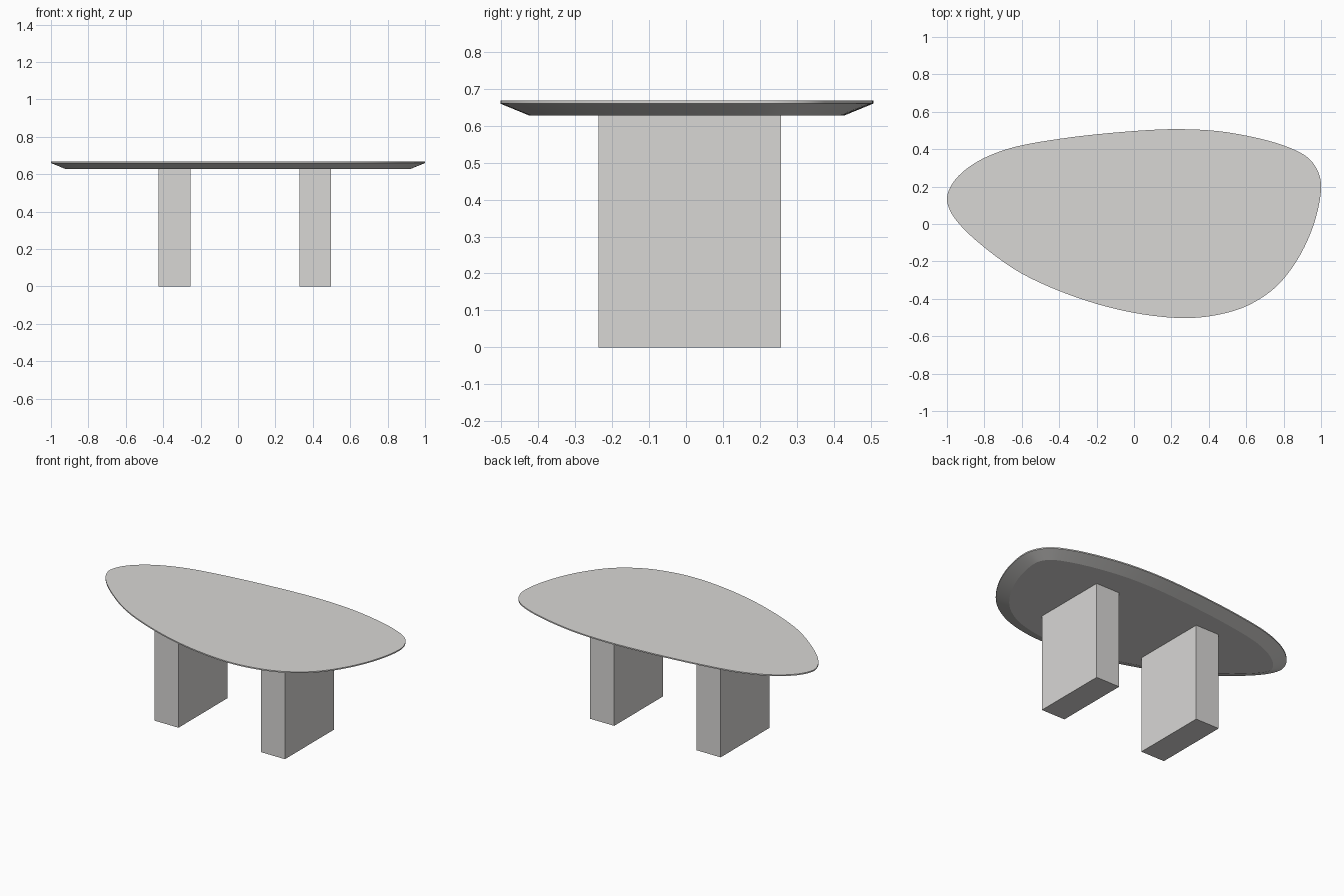
import bpy, bmesh, math
from mathutils import Vector

if "Cube" in bpy.data.objects:
    bpy.data.objects.remove(bpy.data.objects["Cube"])

stone = bpy.data.materials.new("warm light grey")
stone.diffuse_color = (0.69, 0.68, 0.665, 1)
stone.use_nodes = True
stone.node_tree.nodes["Principled BSDF"].inputs["Base Color"].default_value = stone.diffuse_color


def add_object(name, bm):
    bmesh.ops.recalc_face_normals(bm, faces=bm.faces)
    mesh = bpy.data.meshes.new(name)
    bm.to_mesh(mesh)
    bm.free()
    mesh.materials.append(stone)
    obj = bpy.data.objects.new(name, mesh)
    bpy.context.collection.objects.link(obj)
    return obj


def smooth_loop(points, steps):
    """Closed centripetal Catmull-Rom curve through the points."""
    pts = [Vector(p) for p in points]
    n = len(pts)
    out = []
    for i in range(n):
        p = [pts[(i + k - 1) % n] for k in range(4)]
        t = [0.0]
        for a, b in zip(p, p[1:]):
            t.append(t[-1] + math.sqrt((b - a).length))

        def mix(a, b, ta, tb, u):
            return a * ((tb - u) / (tb - ta)) + b * ((u - ta) / (tb - ta))

        for s in range(steps):
            u = t[1] + (t[2] - t[1]) * s / steps
            a1 = mix(p[0], p[1], t[0], t[1], u)
            a2 = mix(p[1], p[2], t[1], t[2], u)
            a3 = mix(p[2], p[3], t[2], t[3], u)
            b1 = mix(a1, a2, t[0], t[2], u)
            b2 = mix(a2, a3, t[1], t[3], u)
            out.append(mix(b1, b2, t[1], t[2], u))
    return out


def inset(loop, d):
    """Move a clockwise loop inward by d."""
    out = []
    for i, p in enumerate(loop):
        tan = (loop[(i + 1) % len(loop)] - loop[i - 1]).normalized()
        out.append(p + Vector((tan.y, -tan.x)) * d)
    return out


# Pebble-shaped outline of the top, clockwise from the left tip
outline = smooth_loop([
    (-1, 0.14), (-0.965, 0.225), (-0.86, 0.32), (-0.68, 0.40), (-0.4, 0.455),
    (0, 0.497), (0.25, 0.507), (0.5, 0.49), (0.8, 0.42), (0.935, 0.35),
    (0.988, 0.27), (1, 0.19), (0.965, 0.01), (0.88, -0.18), (0.76, -0.335),
    (0.61, -0.435), (0.45, -0.485), (0.27, -0.503), (0, -0.475),
    (-0.3, -0.395), (-0.6, -0.265), (-0.8, -0.125), (-0.93, -0.005),
    (-0.985, 0.075)], 6)

# Table top: thin rim with a wide chamfer underneath
bm = bmesh.new()
rings = []
for d, z in ((0.078, 0.628), (0, 0.66), (0, 0.668)):
    rings.append([bm.verts.new((p.x, p.y, z)) for p in inset(outline, d)])
n = len(outline)
for lo, hi in zip(rings, rings[1:]):
    for i in range(n):
        j = (i + 1) % n
        bm.faces.new((lo[i], lo[j], hi[j], hi[i]))
bm.faces.new(rings[0])
bm.faces.new(rings[-1])
top = add_object("table_top", bm)
bpy.context.view_layer.objects.active = top
top.select_set(True)
bpy.ops.object.shade_smooth_by_angle(angle=math.radians(15))

# Two slab legs
for name, x in (("left_leg", -0.34), ("right_leg", 0.413)):
    bm = bmesh.new()
    bmesh.ops.create_cube(bm, size=1)
    bmesh.ops.scale(bm, vec=(0.17, 0.494, 0.628), verts=bm.verts)
    bmesh.ops.translate(bm, vec=(x, 0.01, 0.314), verts=bm.verts)
    add_object(name, bm)
